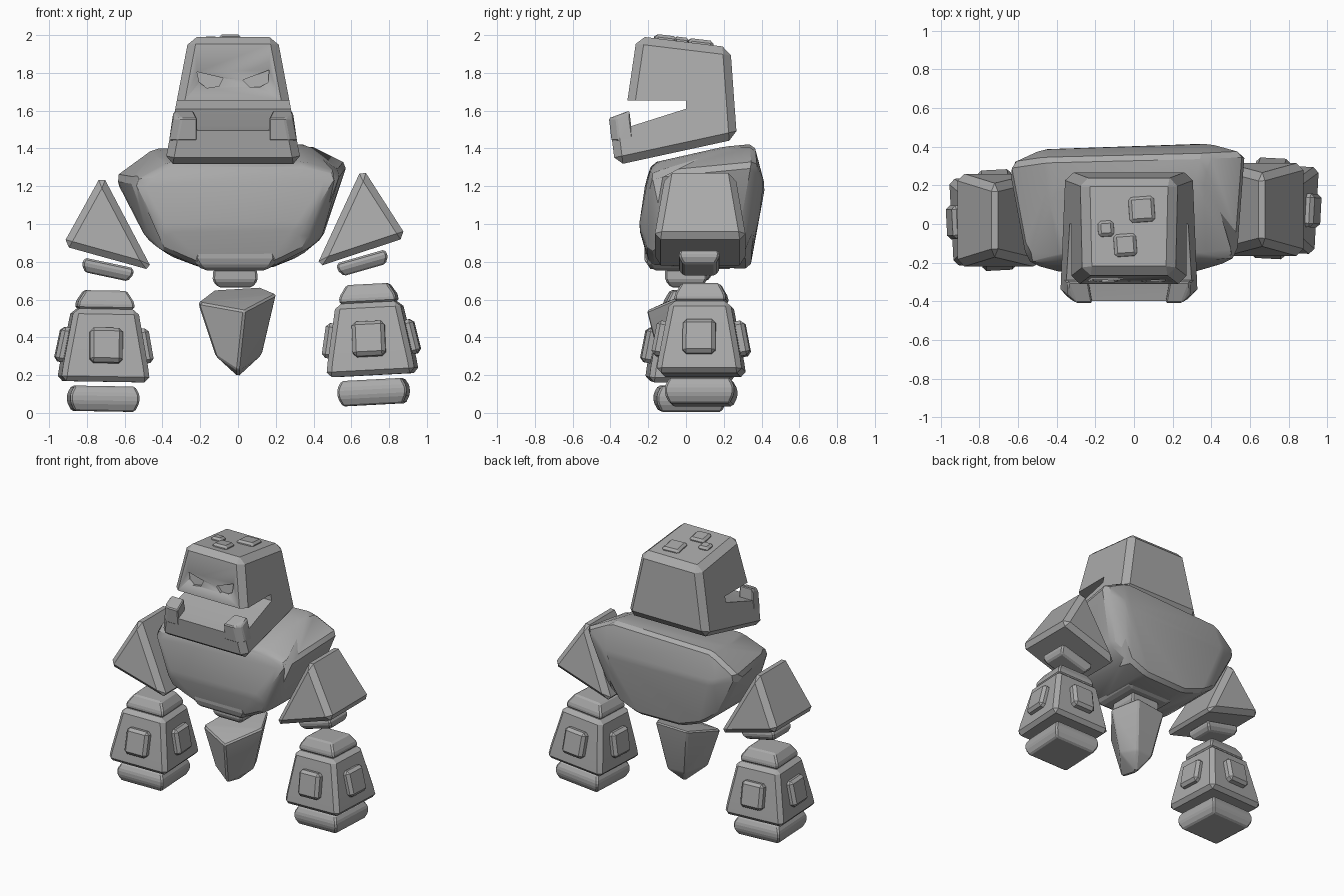
import bpy, bmesh, math
from mathutils import Matrix, Euler

if "Cube" in bpy.data.objects:
    bpy.data.objects.remove(bpy.data.objects["Cube"])

stone = bpy.data.materials.new("stone grey")
stone.diffuse_color = (0.40, 0.40, 0.40, 1)
stone.use_nodes = True
stone.node_tree.nodes["Principled BSDF"].inputs["Base Color"].default_value = stone.diffuse_color


def finish(name, bm, angle):
    bmesh.ops.recalc_face_normals(bm, faces=bm.faces)
    me = bpy.data.meshes.new(name)
    bm.to_mesh(me)
    bm.free()
    ob = bpy.data.objects.new(name, me)
    bpy.context.collection.objects.link(ob)
    me.materials.append(stone)
    bpy.ops.object.select_all(action='DESELECT')
    ob.select_set(True)
    bpy.context.view_layer.objects.active = ob
    bpy.ops.object.shade_smooth_by_angle(angle=math.radians(angle))
    return ob


def hull(name, pts, bevel=0.0, mat=None, angle=12):
    """Chamfered convex block around a few points."""
    bm = bmesh.new()
    for p in pts:
        bm.verts.new(p)
    bmesh.ops.convex_hull(bm, input=bm.verts)
    loose = [v for v in bm.verts if not v.link_faces]
    bmesh.ops.delete(bm, geom=loose, context='VERTS')
    bmesh.ops.dissolve_limit(bm, angle_limit=math.radians(4), verts=bm.verts, edges=bm.edges)
    if bevel:
        bmesh.ops.bevel(bm, geom=list(bm.edges), offset=bevel, segments=1,
                        affect='EDGES', clamp_overlap=True)
    if mat:
        bmesh.ops.transform(bm, matrix=mat, verts=bm.verts)
    return finish(name, bm, angle)


def block(name, loc, rings, bevel, mat=None):
    """Stacked rectangles: rings of (half x, half y, z)."""
    pts = [(sx * hx, sy * hy, z) for hx, hy, z in rings for sx in (-1, 1) for sy in (-1, 1)]
    m = Matrix.Translation(loc)
    return hull(name, pts, bevel, m @ mat if mat else m)


def turn(x=0, y=0, z=0):
    return Euler([math.radians(a) for a in (x, y, z)]).to_matrix().to_4x4()


# Head: side profile with an open mouth, narrowing upward
profile = [(-0.31, 1.655), (-0.26, 1.995), (0.235, 1.935), (0.27, 1.45), (-0.375, 1.31),
           (-0.398, 1.495), (-0.30, 1.515), (0.0, 1.61), (0.0, 1.655)]
bm = bmesh.new()
sides = []
for s in (-1, 1):
    sides.append([bm.verts.new((-0.026 + s * (0.348 - 0.19 * (z - 1.39)), y, z)) for y, z in profile])
n = len(profile)
for ring in sides:
    bm.faces.new(ring)
for i in range(n):
    j = (i + 1) % n
    bm.faces.new((sides[0][i], sides[0][j], sides[1][j], sides[1][i]))
bmesh.ops.recalc_face_normals(bm, faces=bm.faces)
inner = {ring[i] for ring in sides for i in (6, 7, 8)}
lips = [{sides[0][i], sides[1][i]} for i in (0, 5)]
outer = [e for e in bm.edges if not any(v in inner for v in e.verts) and set(e.verts) not in lips]
bmesh.ops.bevel(bm, geom=outer, offset=0.042, segments=1, affect='EDGES', clamp_overlap=True)
head = finish("head", bm, 12)

# Eyes: shallow slanted recesses
eyes = {"left": [(-0.217, 1.805), (-0.08, 1.773), (-0.10, 1.73), (-0.165, 1.72), (-0.205, 1.75)],
        "right": [(0.164, 1.815), (0.026, 1.762), (0.063, 1.725), (0.116, 1.725), (0.16, 1.75)]}
for side, pts in eyes.items():
    cutter = hull(side + "_eye_cutter", [(x, -0.31 + 0.147 * (z - 1.655) + d, z)
                                         for x, z in pts for d in (-0.1, 0.02)])
    cutter.hide_render = True
    cutter.hide_set(True)
    mod = head.modifiers.new(side + " eye", 'BOOLEAN')
    mod.operation = 'DIFFERENCE'
    mod.solver = 'EXACT'
    mod.object = cutter

# Jaw tusks rising flush from the corners of the lower lip
for side, s in (("left", -1), ("right", 1)):
    pts = []
    for dy, z, back in ((0.0, 1.44, -0.28), (-0.014, 1.56, -0.30)):
        w = 0.348 - 0.19 * (z - 1.39)
        for x, y in ((0.19, -0.394), (w - 0.042, -0.394), (w, -0.355), (w, back - dy), (0.21, back - dy)):
            pts.append((-0.026 + s * x, y + dy, z + (0.04 if y > -0.34 and z > 1.5 else 0)))
    hull(side + "_tusk", pts, 0.007)

# Studs on the crown
for i, (x, y, w) in enumerate([(0.04, 0.075, 0.068), (-0.145, -0.025, 0.042), (-0.045, -0.11, 0.06)]):
    block(f"crown_stud_{i + 1}", (x, y, 1.96 - 0.122 * y),
          [(w, w, -0.02), (w * 0.95, w * 0.95, 0.026)], 0.015, turn(-7, 0, 4))

# Torso: wide chest tapering to the waist
hull("torso", [
    (-0.655, 0.31, 1.25), (-0.565, -0.17, 1.235), (0.58, 0.37, 1.32), (0.54, -0.15, 1.27),
    (-0.45, 0.34, 1.40), (0.37, 0.36, 1.425), (-0.43, 0.18, 1.385), (0.34, 0.2, 1.41),
    (-0.36, -0.18, 1.325), (0.35, -0.17, 1.325), (-0.53, -0.215, 1.22), (0.50, -0.20, 1.25),
    (-0.40, -0.25, 0.98), (0.33, -0.25, 0.99), (-0.49, -0.10, 0.93), (0.44, -0.10, 0.92),
    (-0.49, 0.29, 0.93), (0.45, 0.30, 0.93), (0.40, 0.42, 1.20), (-0.48, 0.39, 1.19),
    (-0.42, -0.20, 0.87), (0.37, -0.20, 0.87), (-0.20, -0.19, 0.77), (0.17, -0.19, 0.77),
    (-0.36, 0.33, 0.83), (0.33, 0.34, 0.83), (-0.18, 0.33, 0.765), (0.17, 0.34, 0.765)],
    0.03, angle=25)

# Waist: belt block, neck and pointed pelvis
block("belt", (-0.015, -0.01, 0), [(0.17, 0.17, 0.755), (0.22, 0.20, 0.80), (0.21, 0.20, 0.87)], 0.018)
block("waist", (-0.015, 0.0, 0), [(0.09, 0.08, 0.665), (0.12, 0.11, 0.70), (0.115, 0.11, 0.76)], 0.01)
hull("pelvis", [(-0.215, -0.11, 0.585), (0.035, -0.21, 0.54), (0.205, 0.0, 0.63), (-0.13, 0.17, 0.65),
                (0.12, 0.19, 0.665), (-0.12, -0.10, 0.30), (0.0, -0.13, 0.22), (0.13, 0.0, 0.31),
                (0.0, 0.02, 0.19), (-0.07, 0.11, 0.30), (0.07, 0.12, 0.30)], 0.01, angle=25)

# Arms: (side, centre x, centre y, lift, tilt, shoulder triangle, shoulder y, elbow)
arms = [("left", -0.715, 0.02, 0.0, 1, [(-0.72, 1.265), (-0.93, 0.885), (-0.45, 0.752)], 0.02,
         (-0.69, 0.03, 0.76), 12),
        ("right", 0.722, 0.08, 0.035, -3, [(0.658, 1.30), (0.895, 0.93), (0.412, 0.77)], 0.075,
         (0.66, 0.07, 0.795), -16)]
for side, cx, cy, lift, tilt, tri, sy, elbow, etilt in arms:
    # Shoulder wedge
    (ax, az), (bx, bz), (ix, iz) = tri
    pts = [(x, sy + s * d, z) for x, z, d in
           ((ax, az, 0.18), (bx, bz, 0.245), (ix, iz, 0.245)) for s in (-1, 1)]
    hull(side + "_shoulder", pts, 0.036)
    # Elbow plate
    block(side + "_elbow", elbow, [(0.115, 0.085, -0.04), (0.14, 0.11, 0.0), (0.13, 0.10, 0.035)],
          0.01, turn(0, etilt, 0))
    # Wrist, forearm and fist share one tilted frame
    frame = Matrix.Translation((cx, cy, lift)) @ turn(0, tilt, 3 if side == "left" else -3)

    def limb(part, rings, bevel):
        pts = [(a * hx, b * hy, z) for hx, hy, z in rings for a in (-1, 1) for b in (-1, 1)]
        hull(f"{side}_{part}", pts, bevel, frame)

    limb("wrist", [(0.15, 0.135, 0.55), (0.15, 0.135, 0.585), (0.11, 0.10, 0.648)], 0.01)
    limb("forearm", [(0.17, 0.16, 0.55), (0.23, 0.222, 0.22), (0.235, 0.227, 0.165)], 0.03)
    limb("fist", [(0.16, 0.16, 0.008), (0.183, 0.183, 0.055), (0.183, 0.183, 0.10), (0.16, 0.16, 0.142)], 0.01)
    # Raised panels on four sides of the forearm
    for k in range(4):
        m = frame @ turn(0, 0, 90 * k) @ Matrix.Translation((0, -0.20, 0.355)) @ turn(-11, 0, 0)
        pts = [(a * 0.087, y, b * 0.093) for a in (-1, 1) for b in (-1, 1) for y in (-0.047, 0.03)]
        hull(f"{side}_panel_{k + 1}", pts, 0.02, m)
